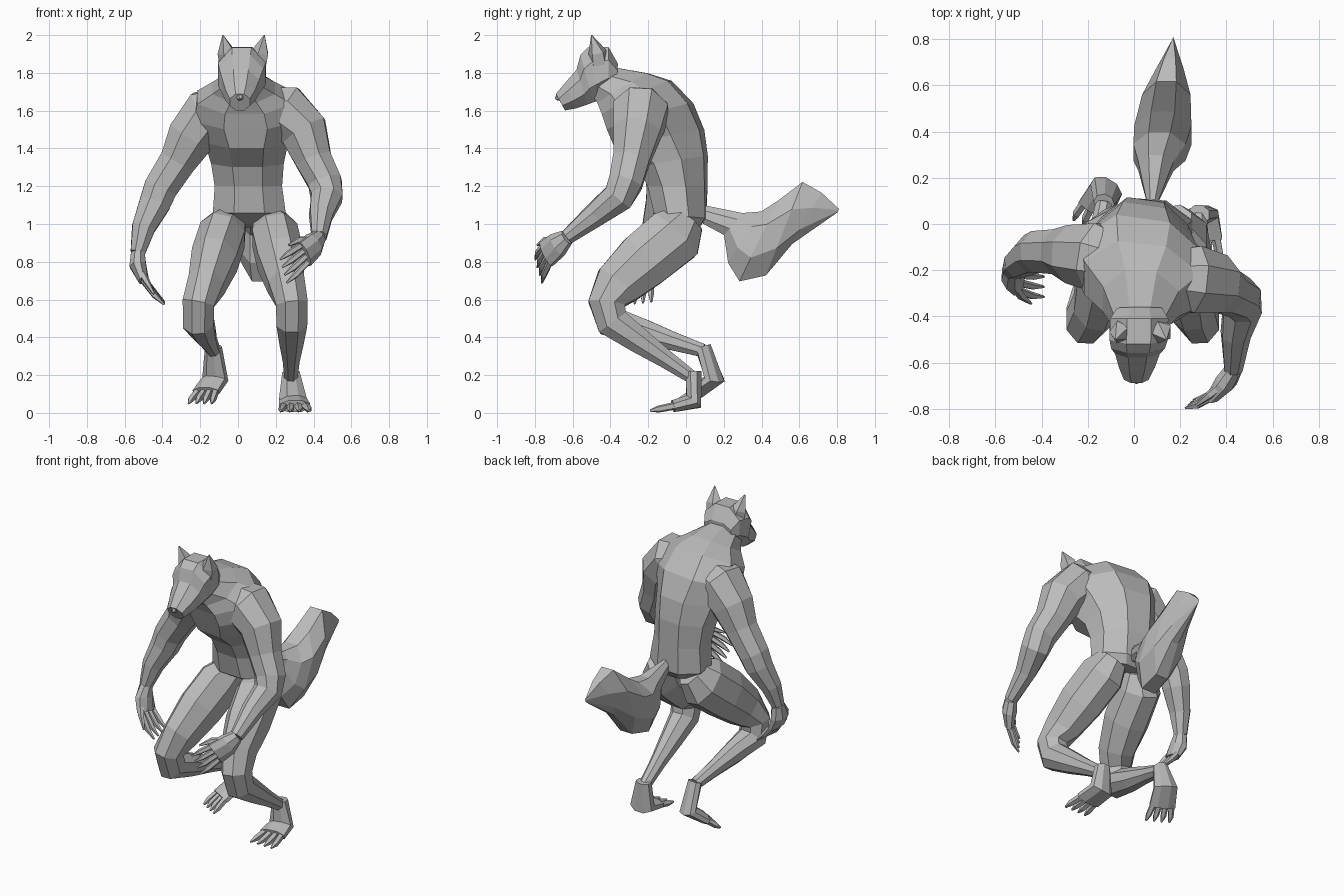
import bpy, bmesh, math
from mathutils import Vector

default_cube = bpy.data.objects.get("Cube")
if default_cube:
    bpy.data.objects.remove(default_cube, do_unlink=True)

fur = bpy.data.materials.new("grey fur")
fur.use_nodes = True
fur.diffuse_color = (.5, .5, .5, 1)
fur.node_tree.nodes["Principled BSDF"].inputs["Base Color"].default_value = fur.diffuse_color


def skin(name, rings, sides=8):
    """Join elliptical rings, each given as (centre, side vector, up vector)."""
    bm = bmesh.new()
    loops = []
    for centre, side, up in rings:
        loop = []
        for k in range(sides):
            angle = math.tau * (k + .5) / sides
            point = centre + (side * math.cos(angle) + up * math.sin(angle)) * 1.05
            point.z = max(point.z, 0)
            loop.append(bm.verts.new(point))
        loops.append(loop)
    for low, high in zip(loops, loops[1:]):
        for k in range(sides):
            following = (k + 1) % sides
            bm.faces.new((low[k], low[following], high[following], high[k]))
    bm.faces.new(loops[0])
    bm.faces.new(loops[-1])
    bmesh.ops.recalc_face_normals(bm, faces=bm.faces)
    mesh = bpy.data.meshes.new(name)
    bm.to_mesh(mesh)
    bm.free()
    mesh.materials.append(fur)
    obj = bpy.data.objects.new(name, mesh)
    bpy.context.collection.objects.link(obj)


def profile(name, start_x, end_x, twist, stations):
    """Rings across a side outline: (half width, back y, back z, front y, front z)."""
    rings = []
    for i, (width, back_y, back_z, front_y, front_z) in enumerate(stations):
        t = i / (len(stations) - 1)
        x = start_x + (end_x - start_x) * t
        back, front = Vector((x, back_y, back_z)), Vector((x, front_y, front_z))
        turn = twist * math.sin(math.pi * t)
        side = Vector((math.cos(turn), math.sin(turn), 0))
        rings.append(((back + front) / 2, side * width, (back - front) / 2))
    skin(name, rings)


def limb(name, points, widths, depths, across, sides=8):
    """Rings square to a path; widths are measured along 'across'."""
    points = [Vector(p) for p in points]
    rings = []
    for i, (point, width, depth) in enumerate(zip(points, widths, depths)):
        ahead = points[min(i + 1, len(points) - 1)] - point
        behind = point - points[max(i - 1, 0)]
        along = (ahead.normalized() + behind.normalized()).normalized()
        side = Vector(across)
        side = (side - along * side.dot(along)).normalized()
        rings.append((point, side * width, along.cross(side) * depth))
    skin(name, rings, sides)


def taper(name, points, radius, across, end=.3):
    """A thin pointed part such as a finger, toe or ear."""
    radii = [radius, radius * .9, radius * end]
    limb(name, points, radii, radii, across, sides=5)


def paw(name, digit, path, tip, spread, width):
    """A palm or sole ending in four fanned digits."""
    path = [Vector(p) for p in path]
    tip, spread = Vector(tip), Vector(spread).normalized()
    limb(name, path, [width * f for f in (.55, .9, 1)],
         [width * f for f in (.5, .6, .38)], spread)
    root = path[-1].lerp(path[-2], .1)
    bulge = (path[-1] - path[-2]).normalized() * width * .25
    for i in range(4):
        fan = spread * width * .56 * (i - 1.5)
        middle = root.lerp(tip, .5) + bulge + fan
        taper(f"{name}_{digit}_{i + 1}", [root + fan * .8, middle, tip + fan * 1.05],
              width * .24, spread)


def thumb(name, path, tip, spread):
    """A thumb on the leading edge of a palm."""
    spread = Vector(spread).normalized()
    wrist, palm, knuckle = [Vector(p) for p in path]
    end = knuckle.lerp(Vector(tip), .5) + spread * .1
    taper(name, [palm + spread * .03, palm.lerp(end, .5) + spread * .03, end], .02, spread)


# Torso, from the pelvis up to the neck
profile("torso", .065, .025, -.15, [
    (.13, .07, .98, -.07, 1),
    (.2, .11, 1.03, -.17, 1.06),
    (.185, .11, 1.2, -.2, 1.2),
    (.2, .11, 1.36, -.25, 1.3),
    (.23, .09, 1.5, -.37, 1.4),
    (.29, .03, 1.64, -.41, 1.5),
    (.26, -.08, 1.76, -.44, 1.58),
    (.17, -.2, 1.8, -.47, 1.64),
    (.11, -.37, 1.83, -.5, 1.68)])

# Head with its snout
profile("head", .025, .01, 0, [
    (.1, -.36, 1.85, -.37, 1.73),
    (.13, -.41, 1.94, -.41, 1.7),
    (.13, -.52, 1.94, -.46, 1.65),
    (.12, -.56, 1.9, -.49, 1.64),
    (.1, -.58, 1.82, -.52, 1.63),
    (.08, -.64, 1.75, -.58, 1.61),
    (.055, -.69, 1.69, -.64, 1.6)])
taper("nose", [(.01, -.66, 1.67), (.01, -.68, 1.67), (.01, -.69, 1.66)], .02, (1, 0, 0))

# Ears
for label, s in (("left", 1), ("right", -1)):
    x = .03
    taper(label + "_ear", [(x + s * .075, -.46, 1.85), (x + s * .09, -.47, 1.91),
                           (x + s * .11, -.5, 2)], .052, (1, 0, 0), end=.05)

# Bushy tail, widest in the middle
tail_outline = [
    (.1, 1.1, .09, 1),
    (.3, 1.06, .2, .94),
    (.4, 1.07, .22, .79),
    (.49, 1.13, .28, .69),
    (.62, 1.23, .42, .72),
    (.72, 1.17, .56, .89),
    (.81, 1.08, .8, 1.06)]
last = len(tail_outline) - 1
profile("tail", .08, .17, 0, [
    (.025 * (1 - i / last) + .115 * math.sin(math.pi * i / last), *outline)
    for i, outline in enumerate(tail_outline)])

# Arms, from inside the shoulder to the wrist
arm_radii = (.12, .15, .13, .1, .092, .085, .064, .04)
left_arm = [(.14, -.23, 1.61), (.25, -.24, 1.59), (.35, -.26, 1.49), (.4, -.29, 1.34),
            (.46, -.32, 1.22), (.47, -.36, 1.14), (.44, -.48, 1.05), (.43, -.63, .93)]
right_arm = [(-.06, -.17, 1.6), (-.16, -.14, 1.57), (-.25, -.13, 1.46), (-.32, -.12, 1.33),
             (-.41, -.12, 1.19), (-.44, -.13, 1.11), (-.5, -.17, .98), (-.53, -.2, .85)]
limb("left_arm", left_arm, arm_radii, arm_radii, (0, 1, 0))
limb("right_arm", right_arm, arm_radii, arm_radii, (0, 1, 0))

# Hands
left_palm = [left_arm[-1], (.4, -.68, .89), (.35, -.74, .84)]
right_palm = [right_arm[-1], (-.53, -.22, .78), (-.5, -.24, .7)]
for label, palm, tip, spread in (
        ("left", left_palm, (.24, -.78, .75), (-.2, -.2, .7)),
        ("right", right_palm, (-.39, -.25, .58), (0, -1, -.1))):
    paw(label + "_hand", "finger", palm, tip, spread, .075)
    thumb(label + "_thumb", palm, tip, spread)

# Legs: a shared crouching thigh, then a shin that runs back to each ankle
thigh = [(0, 1.02), (-.06, .94), (-.22, .81), (-.36, .68), (-.42, .58)]
leg_widths = (.09, .125, .125, .1, .087, .084, .066, .046, .036)
leg_depths = (.1, .16, .155, .13, .1, .09, .07, .05, .036)
left_ankle, right_ankle = Vector((.28, .03, .19)), Vector((-.13, .09, .33))
for label, hip, knee, ankle in (("left", .165, .285, left_ankle),
                                ("right", -.04, -.21, right_ankle)):
    path = [Vector((hip + (knee - hip) * i / 4, y, z)) for i, (y, z) in enumerate(thigh)]
    bend = Vector((knee, -.39, .48))
    path += [bend.lerp(ankle, f) for f in (0, .33, .67, 1)]
    limb(label + "_leg", path, leg_widths, leg_depths, (1, 0, 0))

# Feet: the left one planted, the right one lifted and turned outward
paw("left_foot", "toe", [left_ankle + Vector((0, .01, .03)), (.29, .04, .06), (.3, -.07, .035)],
    (.3, -.19, .012), (1, 0, 0), .085)
paw("right_foot", "toe", [right_ankle + Vector((0, 0, .02)), (-.12, .15, .18), (-.17, .06, .11)],
    (-.2, -.02, .05), (.85, -.5, 0), .08)
